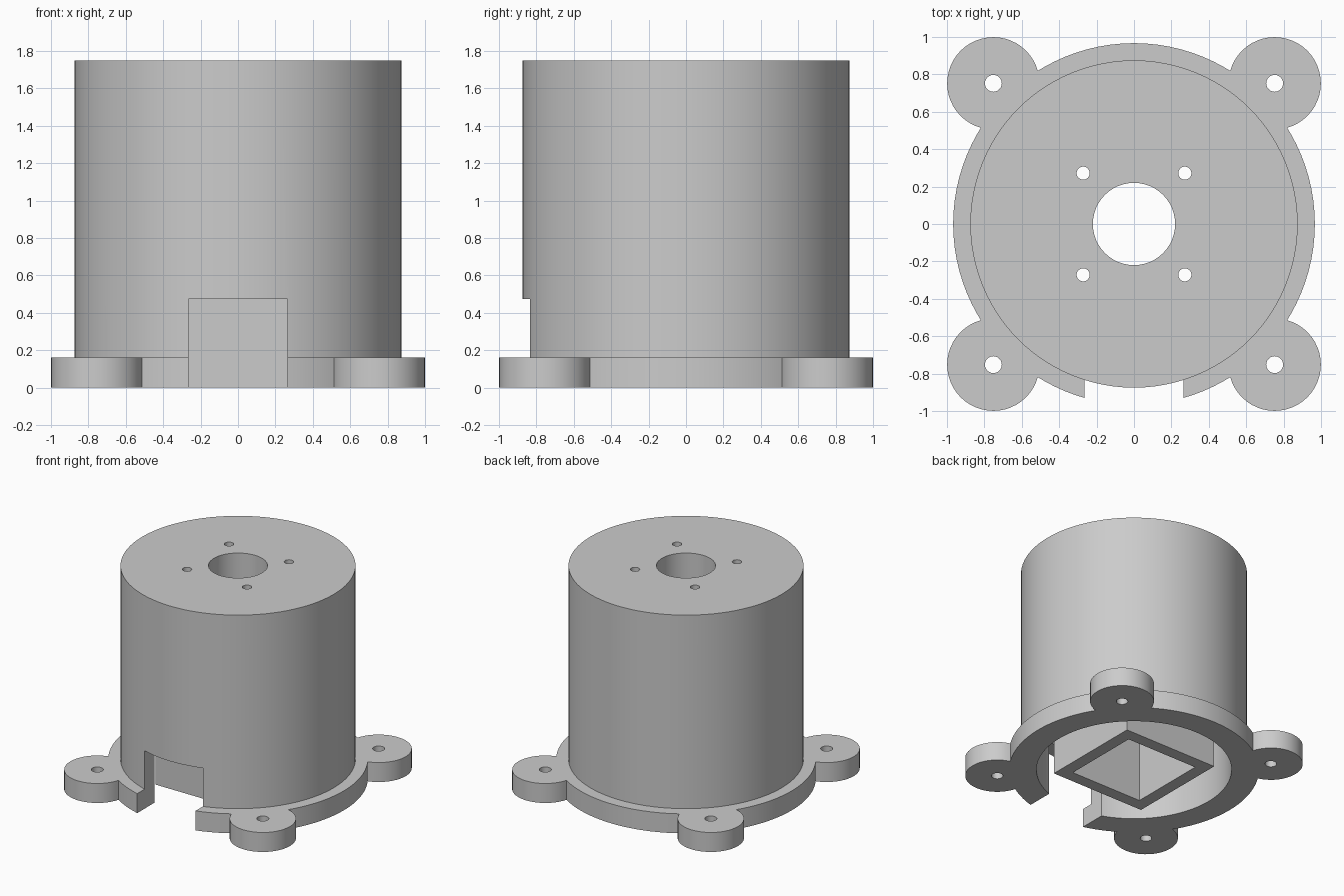
import bpy
import math

cube = bpy.data.objects.get("Cube")
if cube:
    bpy.data.objects.remove(cube, do_unlink=True)

HEIGHT, CEILING, FLANGE = 1.75, 1.53, 0.16
LUG, SCREW = 0.752, 0.272
CORNERS = [(sx, sy) for sx in (-1, 1) for sy in (-1, 1)]

grey = bpy.data.materials.new("plain grey")
grey.use_nodes = True
grey.diffuse_color = (0.6, 0.6, 0.6, 1)
grey.node_tree.nodes["Principled BSDF"].inputs["Base Color"].default_value = (0.6, 0.6, 0.6, 1)


def cylinder(name, radius, z0, z1, x=0, y=0, sides=48):
    bpy.ops.mesh.primitive_cylinder_add(vertices=sides, radius=radius, depth=z1 - z0,
                                        location=(x, y, (z0 + z1) / 2))
    ob = bpy.context.object
    ob.name = name
    ob.data.materials.append(grey)
    return ob


def block(name, lo, hi):
    bpy.ops.mesh.primitive_cube_add(size=1, location=[(a + b) / 2 for a, b in zip(lo, hi)])
    ob = bpy.context.object
    ob.name = name
    ob.scale = [b - a for a, b in zip(lo, hi)]
    bpy.ops.object.transform_apply(location=False, rotation=False, scale=True)
    ob.data.materials.append(grey)
    return ob


def combine(target, tool, operation):
    """Apply a boolean to the target and discard the tool."""
    tool.hide_render = True
    mod = target.modifiers.new(operation.lower(), "BOOLEAN")
    mod.operation, mod.object, mod.solver = operation, tool, "EXACT"
    bpy.ops.object.select_all(action="DESELECT")
    bpy.context.view_layer.objects.active = target
    target.select_set(True)
    bpy.ops.object.modifier_apply(modifier=mod.name)
    bpy.data.objects.remove(tool, do_unlink=True)


# Round housing with base flange and four mounting lugs
housing = cylinder("housing", 0.875, 0, HEIGHT, sides=96)
combine(housing, cylinder("base_flange", 0.967, 0, FLANGE, sides=96), "UNION")
for sx, sy in CORNERS:
    combine(housing, cylinder("mounting_lug", 0.247, 0, FLANGE, sx * LUG, sy * LUG), "UNION")

# Hollow inside and front notch
combine(housing, cylinder("cavity", 0.755, -0.1, CEILING, sides=96), "DIFFERENCE")
combine(housing, block("notch", (-0.265, -1.2, -0.1), (0.265, -0.5, 0.475)), "DIFFERENCE")

# Shaft opening, screw holes and lug holes
combine(housing, cylinder("shaft_hole", 0.22, 1, 2), "DIFFERENCE")
for sx, sy in CORNERS:
    combine(housing, cylinder("screw_hole", 0.035, 1, 2, sx * SCREW, sy * SCREW, 24), "DIFFERENCE")
    combine(housing, cylinder("lug_hole", 0.045, -0.1, 0.3, sx * LUG, sy * LUG, 24), "DIFFERENCE")

# Square sleeve hanging from the top plate down to the base
sleeve = block("inner_square_sleeve", (-0.44, -0.44, 0), (0.44, 0.44, CEILING))
combine(sleeve, block("sleeve_bore", (-0.336, -0.336, -0.1), (0.336, 0.336, 2)), "DIFFERENCE")

# One solid casting, smooth on the round walls
combine(housing, sleeve, "UNION")
bpy.ops.object.shade_smooth_by_angle(angle=math.radians(30))
